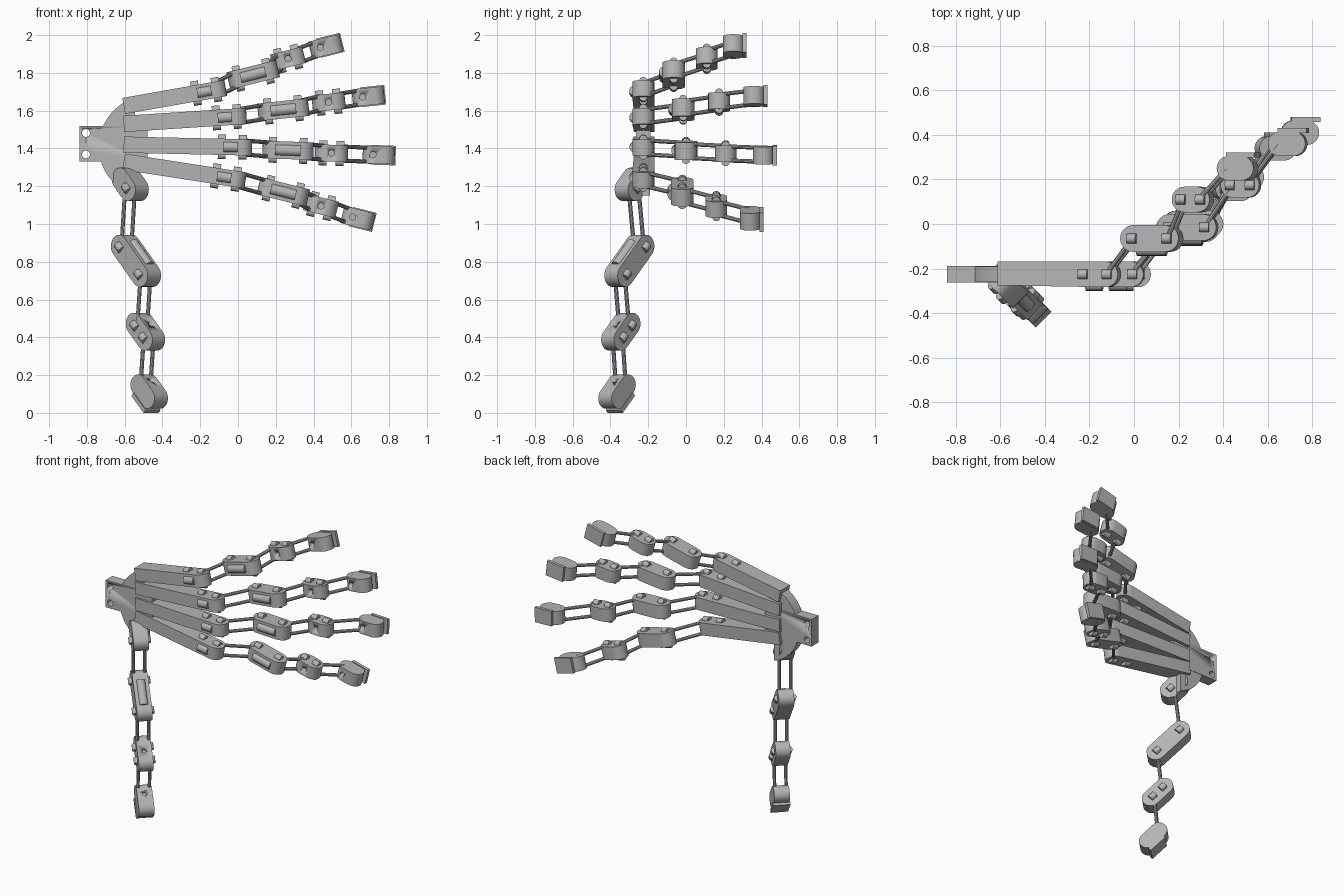
import bpy, bmesh
from math import radians, sin, cos, pi
from mathutils import Matrix, Vector

cube = bpy.data.objects.get("Cube")
if cube:
    bpy.data.objects.remove(cube)

metal = bpy.data.materials.new("grey_metal")
metal.use_nodes = True
GREY = (0.46, 0.46, 0.46, 1)
metal.diffuse_color = GREY
metal.node_tree.nodes["Principled BSDF"].inputs["Base Color"].default_value = GREY


def finish(name, bm, frame=Matrix()):
    bmesh.ops.recalc_face_normals(bm, faces=bm.faces)
    mesh = bpy.data.meshes.new(name)
    bm.to_mesh(mesh)
    bm.free()
    mesh.shade_smooth()
    mesh.set_sharp_from_angle(angle=radians(35))
    mesh.materials.append(metal)
    ob = bpy.data.objects.new(name, mesh)
    ob.matrix_world = frame
    bpy.context.collection.objects.link(ob)
    return ob


def prism(name, outline, width, frame):
    """Extrude a flat outline along the local z axis, centred."""
    bm = bmesh.new()
    face = bm.faces.new([bm.verts.new((a, b, -width / 2)) for a, b in outline])
    top = bmesh.ops.extrude_face_region(bm, geom=[face])["geom"]
    bmesh.ops.translate(bm, vec=(0, 0, width),
                        verts=[v for v in top if isinstance(v, bmesh.types.BMVert)])
    return finish(name, bm, frame)


def arc(cx, r, start, steps=12):
    return [(cx + r * cos(start + pi * i / steps), r * sin(start + pi * i / steps))
            for i in range(steps + 1)]


def capsule(name, length, thick, width, frame):
    r, half = thick / 2, (length - thick) / 2
    return prism(name, arc(half, r, -pi / 2) + arc(-half, r, pi / 2), width, frame)


def rod(name, a, b, r, sides=16):
    a, b = Vector(a), Vector(b)
    bm = bmesh.new()
    bmesh.ops.create_cone(bm, cap_ends=True, segments=sides, radius1=r, radius2=r,
                          depth=(b - a).length)
    turn = (b - a).to_track_quat('Z', 'Y').to_matrix().to_4x4()
    return finish(name, bm, Matrix.Translation((a + b) / 2) @ turn)


def box(name, size, frame):
    bm = bmesh.new()
    bmesh.ops.create_cube(bm, size=1)
    bmesh.ops.scale(bm, vec=size, verts=bm.verts)
    return finish(name, bm, frame)


def drill(target, a, b, r):
    cutter = rod(target.name + "_drill", a, b, r)
    cutter.hide_render = True
    cutter.hide_set(True)
    mod = target.modifiers.new("hole", 'BOOLEAN')
    mod.object, mod.operation, mod.solver = cutter, 'DIFFERENCE', 'EXACT'


def tube_along(name, frame, u, v, w, length, r):
    rod(name, frame @ Vector((u - length / 2, v, w)), frame @ Vector((u + length / 2, v, w)), r)


def side_guides(name, frame, u, width):
    """Pair of short cable guides on the two flanks."""
    for side in (-1, 1):
        tube_along(name + "_guide", frame, u, 0, side * width / 2, 0.042, 0.022)


def links(name, fa, ua, fb, ub, spread=0.037):
    """Two parallel rods joining neighbouring segments."""
    for side in (-1, 1):
        rod(name + "_link", fa @ Vector((ua, 0, side * spread)),
            fb @ Vector((ub, 0, side * spread)), 0.011, 10)


def digit(name, frames, knuckle_pin, mid_len, outer_len, tip_len, width):
    """Middle, outer and tip segments with their links; frames start at the knuckle."""
    base, mid, outer, tip = frames
    pin, half = mid_len * 0.3, 0.12 / 2
    # middle segment with a long tendon tube on its front
    capsule(name + "_middle_segment", mid_len, 0.12, width, mid)
    tube_along(name + "_tendon_tube", mid, 0, -half + 0.012, 0, mid_len * 0.5, 0.03)
    for u in (-pin, pin):
        side_guides(name + "_middle", mid, u, width)
    # outer segment with a drilled front
    seg = capsule(name + "_outer_segment", outer_len, 0.115, width * 0.95, outer)
    drill(seg, outer @ Vector((0, -0.1, 0)), outer @ Vector((0, -0.02, 0)), 0.016)
    for u in (-0.045, 0.045):
        side_guides(name + "_outer", outer, u, width * 0.95)
    # fingertip with its flat pad
    seg = capsule(name + "_tip", tip_len, 0.11, width, tip)
    drill(seg, tip @ Vector((-0.03, -0.1, 0)), tip @ Vector((-0.03, -0.02, 0)), 0.016)
    box(name + "_pad", (0.13, 0.022, width * 1.12),
        tip @ Matrix.Translation((0.025, 0.06, 0)))
    links(name + "_first", base, knuckle_pin, mid, -pin)
    links(name + "_second", mid, pin, outer, -0.035)
    links(name + "_third", outer, 0.035, tip, -0.04)


# palm: rounded plate and drilled wrist block
PALM_Y = -0.226
upright = Matrix.Rotation(pi / 2, 4, 'X')
palm_r = 0.27
sweep = [radians(107 + 146 * i / 24) for i in range(25)]
prism("palm_plate", [(palm_r * cos(t), palm_r * sin(t)) for t in sweep], 0.07,
      Matrix.Translation((-0.467, PALM_Y, 1.41)) @ upright)
wrist = box("wrist_block", (0.36, 0.075, 0.19), Matrix.Translation((-0.66, PALM_Y, 1.425)))
for z in (1.482, 1.368):
    drill(wrist, (-0.805, -0.4, z), (-0.805, 0, z), 0.021)

# four fingers: bar start and end, tilt, then middle, outer and tip centres
FINGERS = {
    "top_finger": ((-0.605, 1.625), (-0.065, 1.72), 14,
                   (0.08, -0.065, 1.79), (0.265, 0.11, 1.875), (0.465, 0.25, 1.94)),
    "upper_finger": ((-0.605, 1.53), (0.045, 1.572), 6,
                     (0.24, -0.015, 1.605), (0.48, 0.175, 1.645), (0.69, 0.36, 1.675)),
    "lower_finger": ((-0.605, 1.42), (0.075, 1.405), -2,
                     (0.265, 0, 1.39), (0.495, 0.21, 1.375), (0.745, 0.41, 1.365)),
    "bottom_finger": ((-0.605, 1.33), (0.04, 1.23), -14,
                      (0.24, -0.02, 1.17), (0.44, 0.16, 1.095), (0.635, 0.34, 1.03)),
}
for name, (start, end, tilt, *centres) in FINGERS.items():
    a, b = Vector((start[0], PALM_Y, start[1])), Vector((end[0], PALM_Y, end[1]))
    along = (b - a).normalized()
    back = Vector((0, 1, 0))
    axes = Matrix((along, back, along.cross(back))).transposed().to_4x4()
    knuckle = Matrix.Translation(b) @ axes
    # hand bar: square at the palm, rounded at the knuckle
    r, length = 0.058, (b - a).length
    prism(name + "_hand_bar", [(-length, -r * 0.85)] + arc(-r, r, -pi / 2) + [(-length, r)],
          0.086, knuckle)
    tube_along(name + "_bar_tube", knuckle, -0.115, -r + 0.012, 0, 0.075, 0.028)
    for u in (-0.16, -0.05):
        side_guides(name + "_knuckle", knuckle, u, 0.086)
    lean = Matrix.Rotation(radians(-tilt), 4, 'Y')
    frames = [knuckle] + [Matrix.Translation(c) @ lean for c in centres]
    digit(name, frames, -0.055, 0.27, 0.175, 0.17, 0.093)

# thumb: hangs below the palm on a diagonal plane
out = Vector((1, -1, 0)).normalized()
down = Vector((0, 0, -1))
u_axis, v_axis = (out + down).normalized(), (down - out).normalized()
axes = Matrix((u_axis, v_axis, u_axis.cross(v_axis))).transposed().to_4x4()
frames = [Matrix.Translation(c) @ axes for c in
          ((-0.57, -0.28, 1.21), (-0.54, -0.30, 0.805), (-0.49, -0.345, 0.43),
           (-0.47, -0.365, 0.113))]
capsule("thumb_base", 0.2, 0.12, 0.1, frames[0])
side_guides("thumb_base", frames[0], 0.03, 0.1)
digit("thumb", frames, 0.0, 0.34, 0.235, 0.21, 0.1)
